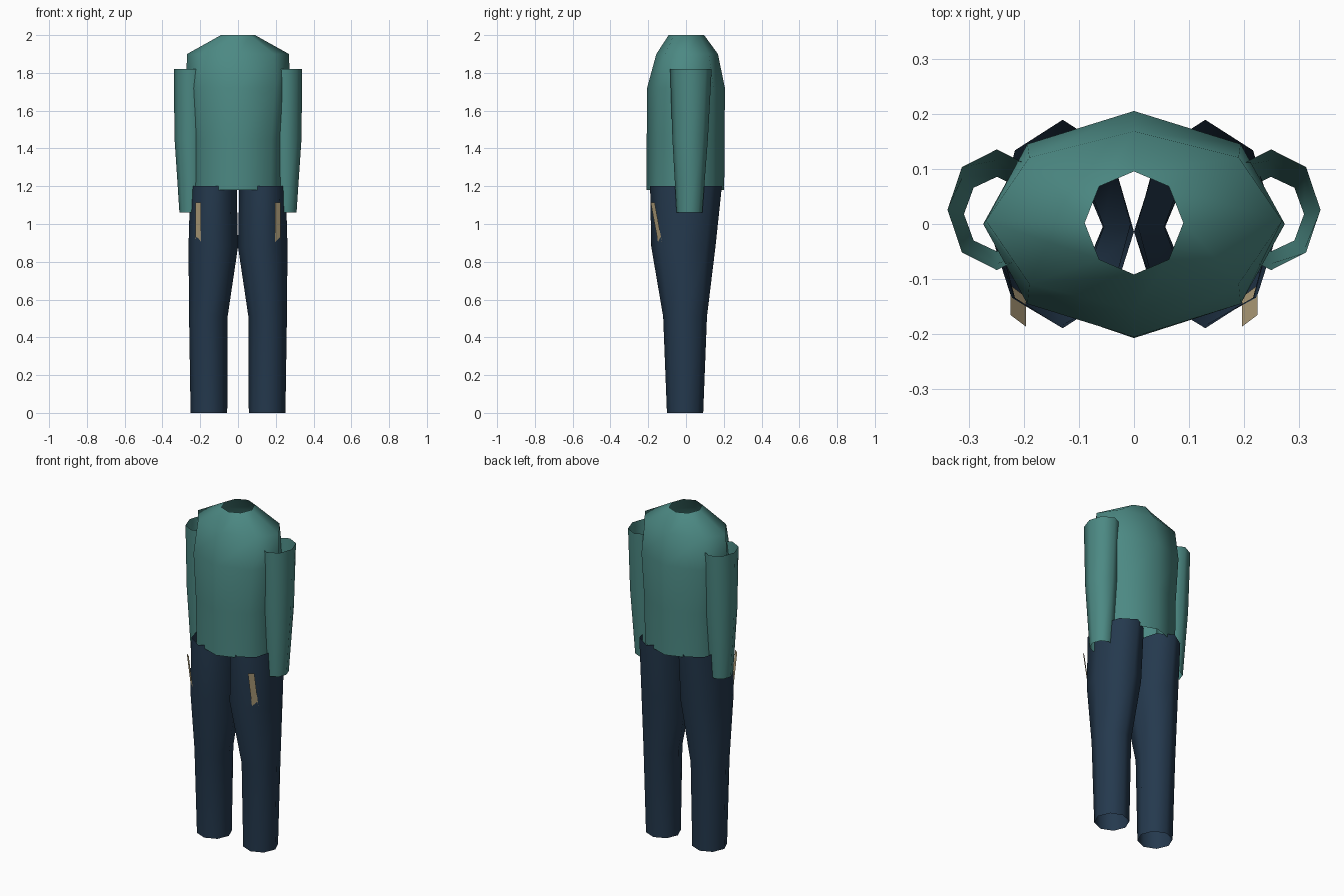
import bpy
import math

cube = bpy.data.objects.get("Cube")
if cube:
    bpy.data.objects.remove(cube, do_unlink=True)


def material(name, rgb):
    mat = bpy.data.materials.new(name)
    mat.use_nodes = True
    color = (*rgb, 1.0)
    mat.diffuse_color = color
    mat.node_tree.nodes["Principled BSDF"].inputs["Base Color"].default_value = color
    return mat


teal = material("teal cloth", (0.072, 0.250, 0.228))
navy = material("navy cloth", (0.018, 0.041, 0.076))
tan = material("tan trim", (0.47, 0.37, 0.21))


def add_mesh(name, verts, faces, mat, smooth=False):
    mesh = bpy.data.meshes.new(name)
    mesh.from_pydata(verts, [], faces)
    mesh.materials.append(mat)
    for poly in mesh.polygons:
        poly.use_smooth = smooth
    obj = bpy.data.objects.new(name, mesh)
    bpy.context.collection.objects.link(obj)
    return obj


def tube(name, rings, mat, side=1, sides=8):
    """Open tube through rings of (z, centre x, centre y, radius x, radius y)."""
    verts, faces = [], []
    for z, cx, cy, rx, ry in rings:
        for i in range(sides):
            a = side * math.tau * i / sides
            verts.append((side * (cx + rx * math.cos(side * a)),
                          cy + ry * math.sin(side * a), z))
    for r in range(len(rings) - 1):
        for i in range(sides):
            j = (i + 1) % sides
            lo, hi = r * sides, (r + 1) * sides
            face = (lo + i, lo + j, hi + j, hi + i)
            faces.append(face if side > 0 else face[::-1])
    return add_mesh(name, verts, faces, mat, smooth=True)


# Torso with open neck and hem
tube("torso", [
    (1.18, 0, -0.003, 0.245, 0.205),
    (1.45, 0, -0.002, 0.25, 0.206),
    (1.72, 0, 0, 0.275, 0.206),
    (1.90, 0, 0.006, 0.27, 0.163),
    (2.00, 0, 0.002, 0.09, 0.094),
], teal)

arm_rings = [
    (1.06, 0.25, 0.018, 0.06, 0.068),
    (1.45, 0.25, 0.022, 0.086, 0.094),
    (1.82, 0.25, 0.026, 0.09, 0.110),
]
leg_rings = [
    (0.00, 0.154, -0.005, 0.097, 0.096),
    (0.51, 0.157, -0.005, 0.102, 0.116),
    (0.88, 0.131, -0.014, 0.131, 0.170),
    (1.20, 0.130, 0, 0.123, 0.190),
]
pocket = [
    (0.197, -0.187, 1.115),
    (0.197, -0.133, 0.82),
    (0.225, -0.112, 0.82),
    (0.225, -0.166, 1.115),
]

# Sleeves, trouser legs and pocket trims on both sides
for label, side in (("left", 1), ("right", -1)):
    tube(label + "_sleeve", arm_rings, teal, side)
    tube(label + "_trouser_leg", leg_rings, navy, side)
    corners = [(side * x, y, z) for x, y, z in pocket]
    face = (0, 1, 2, 3) if side > 0 else (3, 2, 1, 0)
    add_mesh(label + "_pocket_trim", corners, [face], tan)
